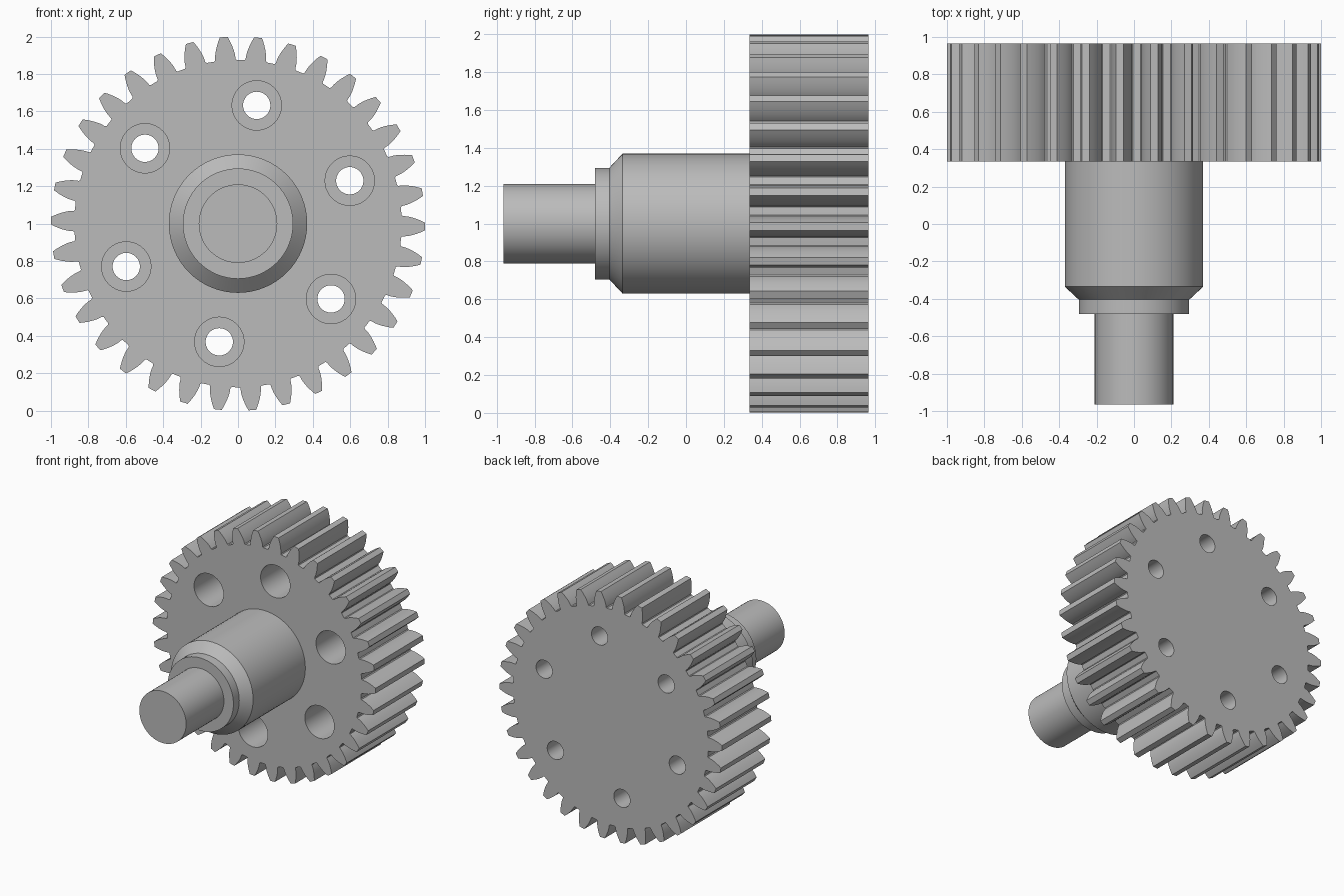
import bpy, bmesh
from math import pi, sin, cos, tan, acos, radians, sqrt

cube = bpy.data.objects.get("Cube")
if cube:
    bpy.data.objects.remove(cube, do_unlink=True)

TEETH = 34
MODULE = 1 / 18
GEAR_FRONT, GEAR_BACK = 0.335, 0.965
AXIS_Z = 1.0

steel = bpy.data.materials.new("plain grey steel")
steel.use_nodes = True
GREY = (0.5, 0.5, 0.5, 1)
steel.diffuse_color = GREY
steel.node_tree.nodes["Principled BSDF"].inputs["Base Color"].default_value = GREY


def make_object(name, bm):
    bmesh.ops.recalc_face_normals(bm, faces=bm.faces)
    mesh = bpy.data.meshes.new(name)
    bm.to_mesh(mesh)
    bm.free()
    mesh.materials.append(steel)
    obj = bpy.data.objects.new(name, mesh)
    bpy.context.collection.objects.link(obj)
    return obj


def smooth(obj):
    bpy.ops.object.select_all(action='DESELECT')
    obj.select_set(True)
    bpy.context.view_layer.objects.active = obj
    bpy.ops.object.shade_smooth_by_angle(angle=radians(25))


def add_turned(bm, profile, cx=0, cz=AXIS_Z, sides=64):
    """Add a closed turned solid along y from (y, radius) steps."""
    rings = []
    for y, r in profile:
        rings.append([bm.verts.new((cx + r * cos(2 * pi * i / sides), y,
                                    cz + r * sin(2 * pi * i / sides)))
                      for i in range(sides)])
    for a, b in zip(rings, rings[1:]):
        for i in range(sides):
            j = (i + 1) % sides
            bm.faces.new((a[i], a[j], b[j], b[i]))
    bm.faces.new(rings[0])
    bm.faces.new(rings[-1])


def involute(a):
    return tan(a) - a


# Gear outline: involute teeth with straight roots below the base circle
pitch_r = TEETH * MODULE / 2
tip_r = pitch_r + MODULE
root_r = pitch_r - 1.25 * MODULE
pressure = radians(20)
base_r = pitch_r * cos(pressure)
base_half = pi / (2 * TEETH) + involute(pressure)
flank = [(root_r, base_half + 0.008), (root_r + 0.006, base_half + 0.001)]
STEPS = 6
for i in range(STEPS + 1):
    r = base_r + (tip_r - base_r) * i / STEPS
    flank.append((r, base_half - involute(acos(min(1, base_r / r)))))

bm = bmesh.new()
outline = []
for t in range(TEETH):
    centre = radians(-0.9) + 2 * pi * t / TEETH
    tooth = [(r, centre - h) for r, h in flank]
    tooth += [(r, centre + h) for r, h in reversed(flank)]
    tooth.append((root_r, centre + pi / TEETH))
    outline += [bm.verts.new((r * cos(a), GEAR_FRONT, AXIS_Z + r * sin(a)))
                for r, a in tooth]
face = bm.faces.new(outline)
extruded = bmesh.ops.extrude_face_region(bm, geom=[face], use_keep_orig=True)
back = [v for v in extruded["geom"] if isinstance(v, bmesh.types.BMVert)]
bmesh.ops.translate(bm, verts=back, vec=(0, GEAR_BACK - GEAR_FRONT, 0))
gear = make_object("gear_wheel", bm)

# Six counterbored bolt holes
bm = bmesh.new()
for k in range(6):
    a = radians(21 + 60 * k)
    add_turned(bm, [(GEAR_FRONT - 0.1, 0.132), (GEAR_FRONT + 0.4, 0.132),
                    (GEAR_FRONT + 0.4, 0.073), (GEAR_BACK + 0.1, 0.073)],
               0.64 * cos(a), AXIS_Z + 0.64 * sin(a), 40)
cutter = make_object("bolt_hole_cutter", bm)
cutter.hide_render = True
cut = gear.modifiers.new("bolt holes", 'BOOLEAN')
cut.operation = 'DIFFERENCE'
cut.solver = 'EXACT'
cut.object = cutter
bpy.context.view_layer.objects.active = gear
bpy.ops.object.modifier_apply(modifier=cut.name)
bpy.data.objects.remove(cutter, do_unlink=True)
smooth(gear)

# Stepped shaft with chamfered shoulder
bm = bmesh.new()
add_turned(bm, [(-0.965, 0.21), (-0.48, 0.21), (-0.48, 0.295), (-0.405, 0.295),
                (-0.335, 0.37), (GEAR_FRONT + 0.03, 0.37)])
shaft = make_object("stepped_shaft", bm)
smooth(shaft)
